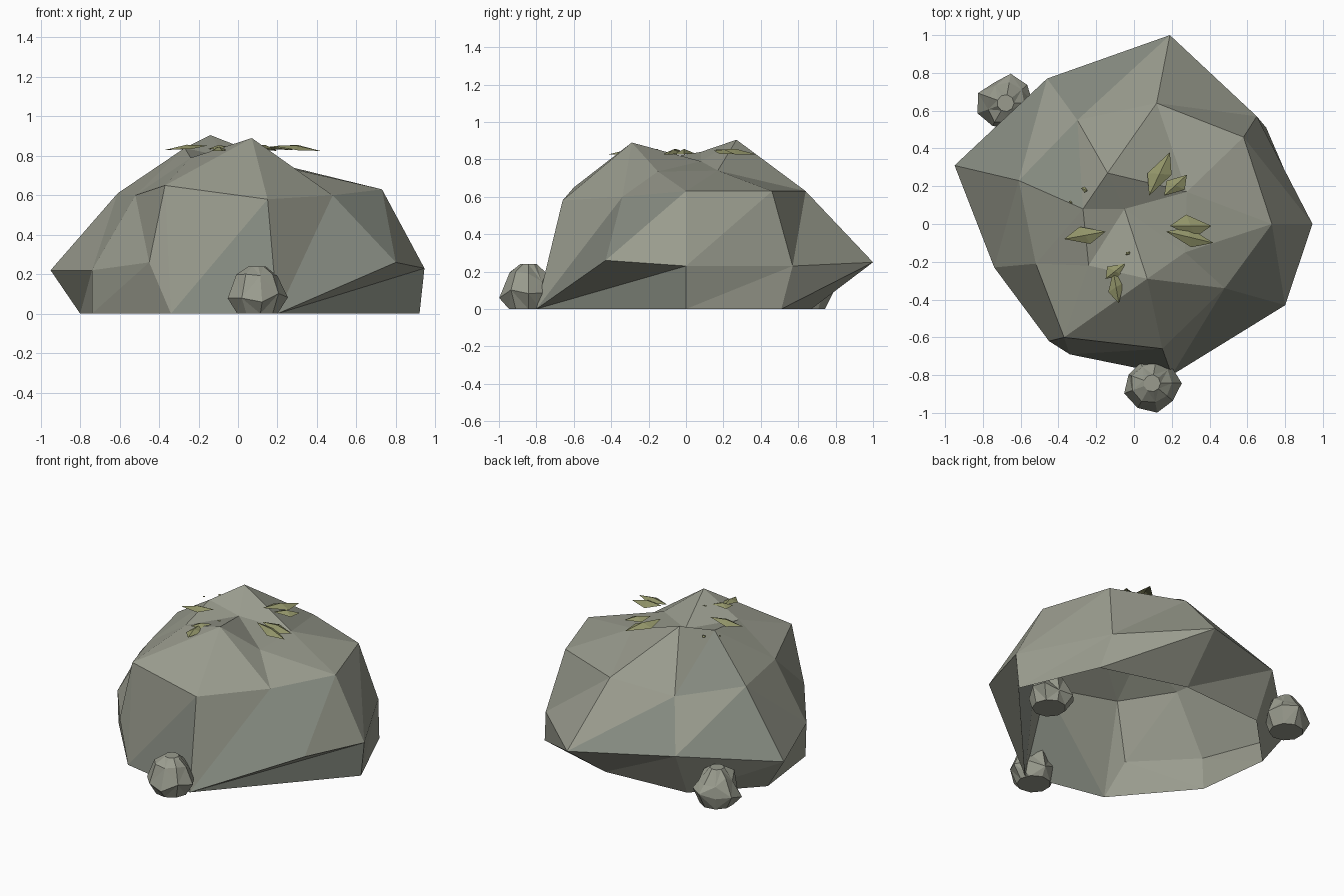
import bpy, bmesh, math, random
from mathutils import Vector, geometry

if "Cube" in bpy.data.objects:
    bpy.data.objects.remove(bpy.data.objects["Cube"])


def material(name, rgb):
    m = bpy.data.materials.new(name)
    m.diffuse_color = (*rgb, 1)
    m.use_nodes = True
    m.node_tree.nodes["Principled BSDF"].inputs["Base Color"].default_value = m.diffuse_color
    return m


STONE = material("grey_green_stone", (0.32, 0.33, 0.27))
COOL = material("cool_grey_stone", (0.235, 0.255, 0.215))
OLIVE = material("olive_leaf", (0.285, 0.295, 0.14))


def build(name, verts, faces, mats):
    mesh = bpy.data.meshes.new(name)
    mesh.from_pydata(verts, [], faces)
    for m in mats:
        mesh.materials.append(m)
    bm = bmesh.new()
    bm.from_mesh(mesh)
    bmesh.ops.recalc_face_normals(bm, faces=bm.faces)
    bm.to_mesh(mesh)
    bm.free()
    ob = bpy.data.objects.new(name, mesh)
    bpy.context.collection.objects.link(ob)
    return ob


# Boulder: widest outline, inner peaks and hollow, and the foot ring
outline = [(.20, -.80, 0), (.80, -.43, .26), (.945, 0, .23), (.65, .57, .23),
           (.19, 1, .25), (-.46, .77, .30), (-.95, .31, .22),
           (-.74, -.23, .22), (-.45, -.62, .26), (-.34, -.69, 0)]
shoulder = [(-.37, -.60, .65), (.15, -.66, .58), (.48, -.34, .60), (.73, 0, .63),
            (.58, .46, .63), (.12, .64, .63), (-.30, .55, .58),
            (-.61, .23, .61), (-.52, -.21, .60)]
crown = [(.07, -.29, .89), (.27, -.15, .735), (.28, .17, .74),
         (-.14, .27, .905), (-.27, .08, .84), (-.24, -.22, .79), (-.05, .08, .79)]
foot = [(.92, 0, 0), (.70, .51, 0), (.135, .67, 0), (-.45, .63, 0),
        (-.80, .27, 0), (-.74, -.22, 0)]
points = outline + shoulder + crown
n, s, c = len(outline), len(outline), len(outline) + len(shoulder)
creases = [(s + i, s + i + 1) for i in range(5)]
creases += [(c + i, c + (i + 1) % 6) for i in range(6)]
creases += [(s + 5, c + 3), (s + 7, c + 4), (s + 5, 4), (s, c), (s + 1, c), (s, s + 8)]
creases += [(s + 3, 1), (s + 2, 0), (9, s + 1), (s + 6, 4), (s + 6, 5),
            (s + 6, s + 7), (s + 7, 5), (s + 6, c + 4)]
creases += [(i, (i + 1) % n) for i in range(n)]
res = geometry.delaunay_2d_cdt([Vector(p[:2]) for p in points], creases,
                               [list(range(n))], 1, 1e-5)
# any point made where creases cross takes a height between its neighbours
heights = [points[o[0]][2] if o else .72 for o in res[3]]
verts = [(p.x, p.y, h) for p, h in zip(res[0], heights)]
faces = [list(f) for f in res[2]]
index = {o: i for i, src in enumerate(res[3]) for o in src}
base = len(verts)
verts += foot
below = [index[0], index[0]] + list(range(base, base + 6)) + [index[9], index[9]]
for i in range(n - 1):
    a, b, d, e = index[i], below[i], below[i + 1], index[i + 1]
    for tri in ((a, b, e), (b, d, e)):
        if len(set(tri)) == 3:
            faces.append(tri)
boulder = build("boulder", verts, faces, [STONE, COOL])

# Cooler stone on the facets nearest to a few spots
spots = [(-.19, .77), (-.39, .29), (-.67, .44), (.0, -.72), (.67, -.26), (.49, -.52)]
for p in boulder.data.polygons:
    if min((p.center.xy - Vector(q)).length for q in spots) < .06:
        p.material_index = 1


# Small lumpy stones around the foot, each with two jutting corners
def pebble(name, x, y, seed, corners):
    rng = random.Random(seed)
    k, vs, fs = 9, [], []
    for r, z in ((.105, 0), (.14, .08), (.105, .175), (.045, .24)):
        for i in range(k):
            a = math.tau * i / k
            edge = z in (0, .24)
            q = r * (1 if edge else rng.uniform(.88, 1.12))
            h = z if edge else z + rng.uniform(-.03, .03)
            if z == .08 and i in corners:
                q = .158
            vs.append((x + q * math.cos(a), y + q * math.sin(a), h))
    for t in range(3):
        for i in range(k):
            a, b = t * k + i, t * k + (i + 1) % k
            if (i + t) % 2:
                fs += [(a, b, b + k), (a, b + k, a + k)]
            else:
                fs += [(a, b, a + k), (b, b + k, a + k)]
    fs += [tuple(range(k))[::-1], tuple(range(3 * k, 4 * k))]
    build(name, vs, fs, [STONE])


pebble("front_stone", .095, -.843, 3, (0, 7))
pebble("back_stone", -.68, .64, 5, (2, 5))
pebble("inner_stone", .62, -.07, 8, (1, 4))


# Folded diamond leaves scattered over the crown, drooping outwards
leaves = [(.08, .15, .19, .38, .06), (.16, .15, .28, .26, .05),
          (.19, -.01, .41, -.01, .06), (.17, -.04, .42, -.10, .05),
          (-.37, -.08, -.15, -.04, .05), (-.15, -.29, -.05, -.21, .045),
          (-.11, -.25, -.08, -.42, .045), (-.28, .19, -.245, .175, .015),
          (-.345, .12, -.325, .11, .008), (-.045, -.165, -.02, -.145, .01)]
for i, (x0, y0, x1, y1, w) in enumerate(leaves):
    a, b = (Vector((x, y, .868 - .1 * math.hypot(x, y)))
            for x, y in ((x0, y0), (x1, y1)))
    d = (b - a).normalized()
    side = Vector((-d.y, d.x, 0)) * w
    mid = (a + b) / 2
    lift = Vector((0, 0, w * .3))
    vs = [a, mid + side - d * w * .4 - lift * .5, b,
          mid - side + d * w * .4 - lift * .5, mid + lift]
    build(f"leaf_{i + 1}", vs, [(0, 3, 4), (3, 2, 4), (2, 1, 4), (1, 0, 4)], [OLIVE])
